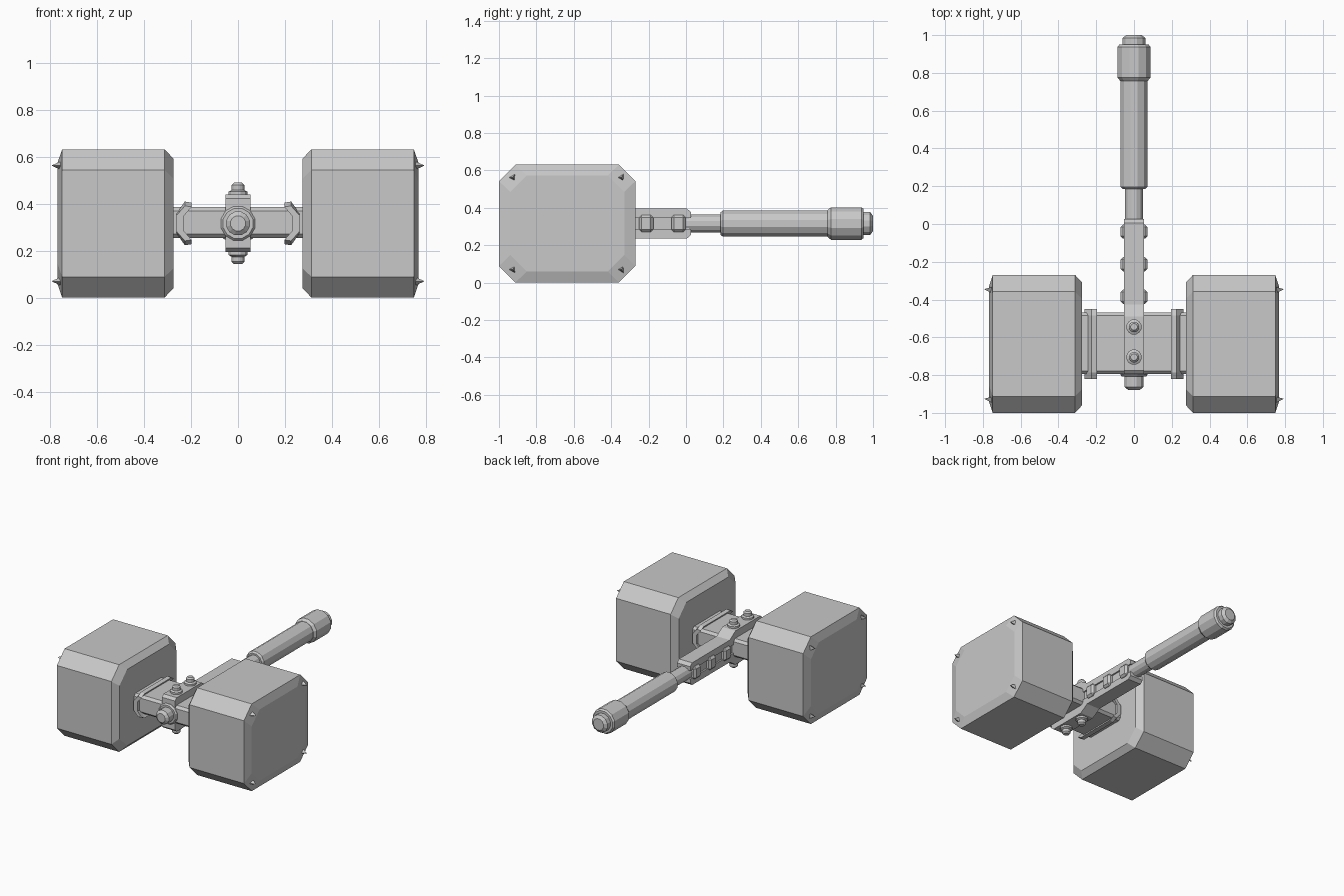
import bpy, bmesh, math

if "Cube" in bpy.data.objects:
    bpy.data.objects.remove(bpy.data.objects["Cube"])

CZ = 0.316          # height of the centre line
HY = -0.635         # centre of the hammer heads along y

grey = bpy.data.materials.new("iron grey")
grey.diffuse_color = (0.58, 0.58, 0.58, 1)
grey.use_nodes = True
grey.node_tree.nodes["Principled BSDF"].inputs["Base Color"].default_value = grey.diffuse_color


def loft(name, rings, bevel=0):
    """Skin a list of equal-length point rings and cap both ends."""
    bm = bmesh.new()
    loops = [[bm.verts.new(p) for p in ring] for ring in rings]
    n = len(loops[0])
    for a, b in zip(loops, loops[1:]):
        for i in range(n):
            j = (i + 1) % n
            bm.faces.new((a[i], a[j], b[j], b[i]))
    bm.faces.new(loops[0])
    bm.faces.new(loops[-1])
    bmesh.ops.recalc_face_normals(bm, faces=bm.faces[:])
    me = bpy.data.meshes.new(name)
    bm.to_mesh(me)
    bm.free()
    me.materials.append(grey)
    ob = bpy.data.objects.new(name, me)
    bpy.context.collection.objects.link(ob)
    if bevel:
        mod = ob.modifiers.new("bevel", 'BEVEL')
        mod.width, mod.segments = bevel, 1
    return ob


def octagon(x, hy, hz, c, cy=HY, cz=CZ):
    """Rectangle with cut corners in the yz plane."""
    pts = [(hy - c, hz), (hy, hz - c), (hy, c - hz), (hy - c, -hz),
           (c - hy, -hz), (-hy, c - hz), (-hy, hz - c), (c - hy, hz)]
    return [(x, cy + y, cz + z) for y, z in pts]


def box(name, size, centre, bevel=0):
    hx, hy, hz = (s / 2 for s in size)
    x, y, z = centre
    quad = [(-hy, -hz), (hy, -hz), (hy, hz), (-hy, hz)]
    return loft(name, [[(x + s * hx, y + a, z + b) for a, b in quad]
                       for s in (-1, 1)], bevel)


def turned(name, profile, n=12, axis='Y', origin=(0, 0, CZ), sign=1):
    """Faceted turned part from (distance, radius) pairs."""
    rings = []
    ox, oy, oz = origin
    for d, r in profile:
        ring = []
        for i in range(n):
            t = 2 * math.pi * (i + 0.5) / n
            u, v = r * math.cos(t), r * math.sin(t)
            if axis == 'Y':
                ring.append((ox + u, oy + sign * d, oz + v))
            elif axis == 'Z':
                ring.append((ox + u, oy + v, oz + sign * d))
            else:
                ring.append((ox + sign * d, oy + u, oz + v))
        rings.append(ring)
    return loft(name, rings)


for s, side in ((-1, "left"), (1, "right")):
    # Hammer head with cut corners and chamfered ends
    loft(side + "_head", [
        octagon(s * 0.275, 0.325, 0.276, 0.085),
        octagon(s * 0.312, 0.365, 0.315, 0.088),
        octagon(s * 0.748, 0.365, 0.315, 0.088),
        octagon(s * 0.768, 0.305, 0.257, 0.088)])
    # Small spikes on the striking face
    for y in (-0.925, -0.345):
        for z in (0.07, 0.562):
            turned(side + "_spike", [(0.742, 0.027), (0.792, 0.001)], 3, 'X', (0, y, z), s)
    # Bowed collar bracket around the crossbar
    half = [(0.197, 0.088), (0.226, 0.093), (0.262, 0.042), (0.262, -0.042),
            (0.226, -0.093), (0.197, -0.088), (0.23, -0.04), (0.23, 0.04)]
    loft(side + "_collar", [[(s * x, y, CZ + k * z) for x, z in half]
                            for y, k in ((-0.82, 0.8), (-0.785, 1), (-0.485, 1), (-0.45, 0.8))])

# Crossbar joining the heads
loft("crossbar", [octagon(x, 0.163, 0.066, 0.017, -0.631, 0.319) for x in (-0.29, 0.29)])

# Spine plates, raised over the crossbar, above and below a recessed core
spine = [(-0.795, 0.03), (-0.795, 0.105), (-0.775, 0.122), (-0.49, 0.122),
         (-0.425, 0.08), (0.005, 0.08), (0.027, 0.06), (0.027, 0.03)]
for s, side in ((1, "upper"), (-1, "lower")):
    loft(side + "_spine_plate", [[(x, y, CZ + s * z) for y, z in spine]
                                 for x in (-0.053, 0.053)])
    # Two stepped studs on each plate
    for y in (-0.705, -0.545):
        turned(side + "_stud", [(0.11, 0.041), (0.135, 0.041), (0.142, 0.028),
                                (0.163, 0.028), (0.173, 0.018)],
               12, 'Z', (0, y, CZ), s)
box("spine_core", (0.084, 0.81, 0.07), (0, -0.388, CZ))

# Cross pins through the spine
for y in (-0.385, -0.213, -0.04):
    box("cross_pin", (0.142, 0.076, 0.092), (0, y, CZ), 0.014)

# Front nut
turned("front_nut", [(0.78, 0.075), (0.798, 0.075), (0.808, 0.066), (0.808, 0.052),
                     (0.862, 0.052), (0.878, 0.033)], sign=-1)

# Handle: neck, grip, pommel and end cap
turned("handle_neck", [(0.0, 0.05), (0.2, 0.05)])
turned("handle_grip", [(0.185, 0.062), (0.197, 0.073), (0.765, 0.073), (0.78, 0.065)])
turned("pommel", [(0.757, 0.075), (0.775, 0.09), (0.938, 0.09), (0.95, 0.08)])
turned("end_cap", [(0.94, 0.063), (0.985, 0.063), (1.0, 0.042)])
